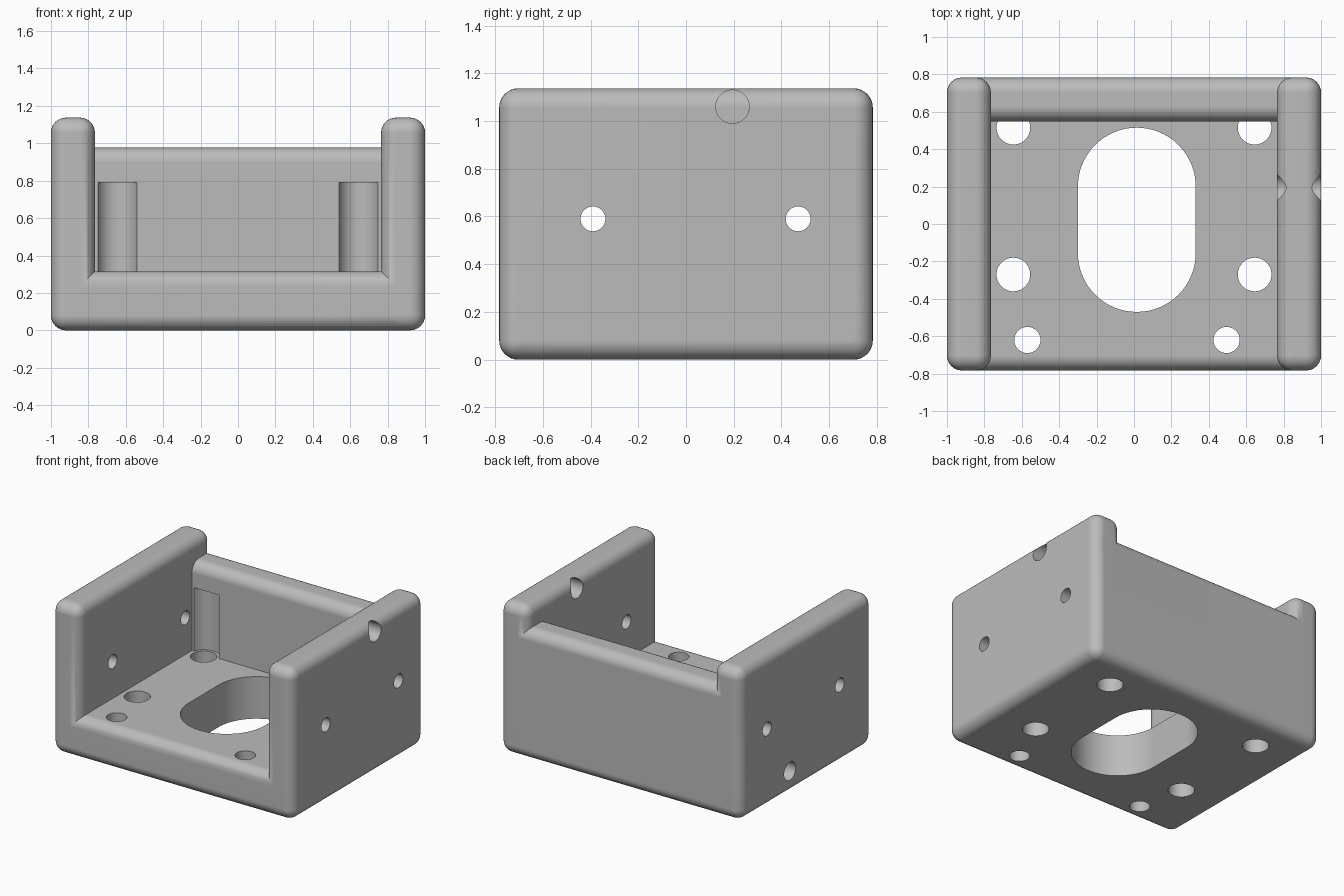
import bpy
import bmesh
from math import radians
from mathutils import Matrix, Vector

if "Cube" in bpy.data.objects:
    bpy.data.objects.remove(bpy.data.objects["Cube"], do_unlink=True)

# Overall proportions
HALF_X, HALF_Y = 1.0, 0.783
WALL_H, BACK_H, FLOOR_H = 1.137, 0.977, 0.315
WALL_T, FILLET = 0.235, 0.08

grey = bpy.data.materials.new("plain grey")
grey.use_nodes = True
colour = (0.5, 0.5, 0.5, 1)
grey.diffuse_color = colour
grey.node_tree.nodes["Principled BSDF"].inputs["Base Color"].default_value = colour


def make_object(name, bm):
    mesh = bpy.data.meshes.new(name)
    bmesh.ops.recalc_face_normals(bm, faces=bm.faces[:])
    bm.to_mesh(mesh)
    bm.free()
    mesh.materials.append(grey)
    obj = bpy.data.objects.new(name, mesh)
    bpy.context.collection.objects.link(obj)
    return obj


def block(name, low, high, fillet=0.0):
    """Box between two corners, with all edges rounded if asked."""
    low, high = Vector(low), Vector(high)
    bm = bmesh.new()
    bmesh.ops.create_cube(bm, size=1)
    bmesh.ops.scale(bm, vec=high - low, verts=bm.verts[:])
    bmesh.ops.translate(bm, vec=(low + high) / 2, verts=bm.verts[:])
    if fillet:
        bmesh.ops.bevel(bm, geom=bm.edges[:], offset=fillet, segments=8,
                        profile=0.5, affect='EDGES')
    return make_object(name, bm)


def drill(name, start, axis, length, radius, sides=48):
    """Cylinder cutter running from start along +x or +z."""
    bm = bmesh.new()
    bmesh.ops.create_cone(bm, cap_ends=True, segments=sides, radius1=radius,
                          radius2=radius, depth=length)
    bmesh.ops.translate(bm, vec=(0, 0, length / 2), verts=bm.verts[:])
    if axis == "x":
        bmesh.ops.rotate(bm, matrix=Matrix.Rotation(radians(90), 3, "Y"), verts=bm.verts[:])
    bmesh.ops.translate(bm, vec=start, verts=bm.verts[:])
    return make_object(name, bm)


def combine(target, tool, operation):
    tool.hide_render = True
    mod = target.modifiers.new(tool.name, 'BOOLEAN')
    mod.operation, mod.solver, mod.object = operation, 'EXACT', tool
    bpy.context.view_layer.objects.active = target
    bpy.ops.object.modifier_apply(modifier=mod.name)
    bpy.data.objects.remove(tool, do_unlink=True)


# Floor, back wall and two side walls merged into one tray
tray = block("mounting_bracket", (-HALF_X, -HALF_Y, 0), (HALF_X, HALF_Y, FLOOR_H), FILLET)
inner = HALF_Y - WALL_T
combine(tray, block("back_wall", (-HALF_X, inner, 0), (HALF_X, HALF_Y, BACK_H), FILLET), 'UNION')
for side, x in (("right", -HALF_X), ("left", HALF_X - WALL_T)):
    wall = block(side + "_wall", (x, -HALF_Y, 0), (x + WALL_T, HALF_Y, WALL_H), FILLET)
    combine(tray, wall, 'UNION')

cutters = []

# Screw holes in the floor, with head clearance grooves in the back wall
for x in (-0.645, 0.645):
    for y in (-0.27, 0.515):
        cutters.append(drill("floor_hole", (x, y, -0.1), "z", 0.5, 0.09))
    cutters.append(drill("back_groove", (x, 0.515, FLOOR_H), "z", 0.475, 0.11))
for x in (-0.57, 0.495):
    cutters.append(drill("front_hole", (x, -0.62, -0.1), "z", 0.6, 0.07))

# Cross holes through both side walls
for y in (-0.39, 0.47):
    cutters.append(drill("side_hole", (-1.2, y, 0.59), "x", 2.4, 0.052))

# Upper hole in the left wall and blind hole low in the right side
cutters.append(drill("upper_hole", (0.6, 0.195, 1.06), "x", 0.6, 0.07))
cutters.append(drill("blind_hole", (-1.2, 0.2, 0.17), "x", 0.5, 0.068))

# Large rounded slot in the floor, as the hull of two circles
bm = bmesh.new()
for y in (-0.155, 0.2):
    bmesh.ops.create_cone(bm, cap_ends=True, segments=64, radius1=0.315, radius2=0.315,
                          depth=1, matrix=Matrix.Translation((0.015, y, 0.2)))
hull = bmesh.ops.convex_hull(bm, input=bm.verts[:])
extra = [v for v in hull["geom_interior"] if isinstance(v, bmesh.types.BMVert)]
bmesh.ops.delete(bm, geom=extra, context='VERTS')
hull_faces = bm.faces[:]
bmesh.ops.delete(bm, geom=hull_faces, context='FACES_ONLY')
bmesh.ops.convex_hull(bm, input=bm.verts[:])
bmesh.ops.dissolve_limit(bm, angle_limit=radians(1), verts=bm.verts[:], edges=bm.edges[:])
cutters.append(make_object("floor_slot", bm))

for cutter in cutters:
    combine(tray, cutter, 'DIFFERENCE')

# Smooth fillets and holes, flat main faces
bpy.ops.object.select_all(action='DESELECT')
tray.select_set(True)
bpy.context.view_layer.objects.active = tray
bpy.ops.object.shade_smooth_by_angle(angle=radians(25))
normals = tray.modifiers.new("face_normals", 'WEIGHTED_NORMAL')
normals.keep_sharp = True
